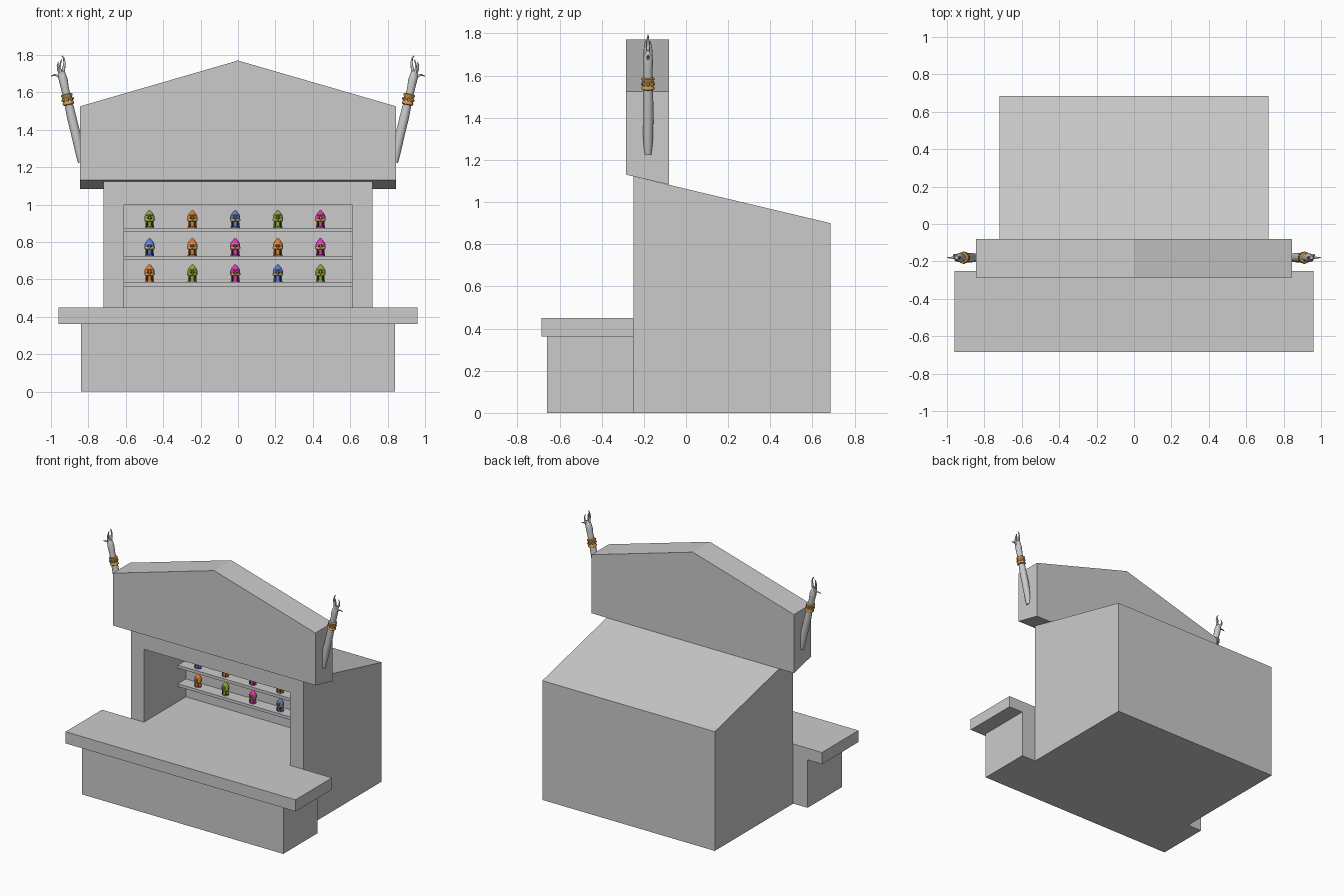
import bpy, bmesh, math
from mathutils import Vector

if "Cube" in bpy.data.objects:
    bpy.data.objects.remove(bpy.data.objects["Cube"])


def mat(name, rgb):
    m = bpy.data.materials.new(name)
    m.diffuse_color = (*rgb, 1)
    m.use_nodes = True
    m.node_tree.nodes["Principled BSDF"].inputs["Base Color"].default_value = m.diffuse_color
    return m


def add_object(name, bm, mats=(), smooth=False):
    bmesh.ops.recalc_face_normals(bm, faces=bm.faces)
    me = bpy.data.meshes.new(name)
    bm.to_mesh(me)
    bm.free()
    for m in mats:
        me.materials.append(m)
    ob = bpy.data.objects.new(name, me)
    bpy.context.collection.objects.link(ob)
    if smooth:
        bpy.ops.object.select_all(action='DESELECT')
        ob.select_set(True)
        bpy.context.view_layer.objects.active = ob
        bpy.ops.object.shade_smooth_by_angle(angle=math.radians(50))
    return ob


def box(name, x0, x1, y0, y1, z0, z1):
    bm = bmesh.new()
    bmesh.ops.create_cube(bm, size=1)
    for v in bm.verts:
        v.co = ((x0 + x1) / 2 + v.co.x * (x1 - x0),
                (y0 + y1) / 2 + v.co.y * (y1 - y0),
                (z0 + z1) / 2 + v.co.z * (z1 - z0))
    return add_object(name, bm)


def extrude(name, a, b):
    """Solid between two matching outlines."""
    bm = bmesh.new()
    va, vb = [bm.verts.new(p) for p in a], [bm.verts.new(p) for p in b]
    bm.faces.new(va)
    bm.faces.new(vb[::-1])
    n = len(a)
    for i in range(n):
        bm.faces.new((va[i], va[(i + 1) % n], vb[(i + 1) % n], vb[i]))
    return add_object(name, bm)


def tube(bm, pts, radii, n=12, flat=1.0, index=0):
    """Tapered tube along a path; flat scales its width across y."""
    pts = [Vector(p) for p in pts]
    rings = []
    for i, p in enumerate(pts):
        t = (pts[min(i + 1, len(pts) - 1)] - pts[max(i - 1, 0)]).normalized()
        u = t.cross(Vector((0, 1, 0))).normalized()
        w = u.cross(t)
        rings.append([bm.verts.new(p + radii[i] * (
            u * math.cos(2 * math.pi * k / n) + w * flat * math.sin(2 * math.pi * k / n)))
            for k in range(n)])
    faces = [bm.faces.new((r[k], r[(k + 1) % n], s[(k + 1) % n], s[k]))
             for r, s in zip(rings, rings[1:]) for k in range(n)]
    faces += [bm.faces.new(rings[0][::-1]), bm.faces.new(rings[-1])]
    for f in faces:
        f.material_index = index


def blob(bm, loc, size, index):
    r = bmesh.ops.create_uvsphere(bm, u_segments=8, v_segments=6, radius=1)
    for v in r['verts']:
        v.co = Vector(loc) + Vector([c * s for c, s in zip(v.co, size)])
        for f in v.link_faces:
            f.material_index = index


def mirror(ob):
    ob.modifiers.new("mirror", 'MIRROR')


# Booth body with sloping roof and a cut serving window
side = [(-0.25, 0), (0.685, 0), (0.685, 0.90), (-0.25, 1.122)]
body = extrude("booth_body", [(-0.72, *p) for p in side], [(0.72, *p) for p in side])
cutter = box("window_cutter", -0.61, 0.61, -0.4, 0.25, 0.45, 1.0)
cutter.hide_render = True
cutter.hide_viewport = True
cut = body.modifiers.new("window", 'BOOLEAN')
cut.operation, cut.solver, cut.object = 'DIFFERENCE', 'EXACT', cutter

# Counter
box("counter_base", -0.84, 0.84, -0.66, -0.25, 0, 0.362)
box("counter_top", -0.96, 0.96, -0.685, -0.25, 0.362, 0.45)

# Gabled sign board, underside following the roof slope
def board(y, zb):
    return [(-0.845, y, zb), (0.845, y, zb), (0.845, y, 1.525), (0, y, 1.77), (-0.845, y, 1.525)]
extrude("sign_board", board(-0.285, 1.13), board(-0.08, 1.083))

# Shelves
shelf_tops = [0.875, 0.725, 0.585]
for z in shelf_tops:
    box("shelf", -0.61, 0.61, 0.155, 0.25, z - 0.022, z)

# Raised arms with claw-like hands
Y = -0.18
bm = bmesh.new()
tube(bm, [(0.84, Y, 1.225), (0.848, Y, 1.28), (0.868, Y, 1.38), (0.89, Y, 1.47), (0.908, Y, 1.55),
          (0.925, Y, 1.62), (0.934, Y, 1.665), (0.943, Y, 1.70), (0.948, Y, 1.72)],
     [0.016, 0.022, 0.025, 0.025, 0.022, 0.021, 0.024, 0.02, 0.01], 16)
fingers = [
    ([(0.940, Y, 1.69), (0.932, Y, 1.725), (0.927, Y, 1.76), (0.933, Y, 1.785), (0.942, Y, 1.795)], 0.010),
    ([(0.944, Y - .012, 1.69), (0.952, Y - .014, 1.725), (0.95, Y - .012, 1.755), (0.943, Y - .008, 1.775)], 0.009),
    ([(0.944, Y + .012, 1.69), (0.961, Y + .014, 1.72), (0.965, Y + .012, 1.745), (0.96, Y + .008, 1.765)], 0.009),
    ([(0.94, Y, 1.665), (0.965, Y, 1.69), (0.982, Y, 1.693), (1.0, Y, 1.686)], 0.009)]
for path, r in fingers:
    tube(bm, path, [r * (1 - 0.8 * i / (len(path) - 1)) for i in range(len(path))], 8)
mirror(add_object("raised_arm", bm, smooth=True))

# Bracelets: band, two rims and studs
gold = mat("bracelet_orange", (0.62, 0.32, 0.08))
bm = bmesh.new()
a, d = Vector((0.911, Y, 1.562)), Vector((0.2, 0, 1)).normalized()
steps = [-0.03, -0.026, -0.018, -0.014, 0.014, 0.018, 0.026, 0.03]
tube(bm, [a + d * s for s in steps], [0.024, 0.031, 0.031, 0.027, 0.027, 0.031, 0.031, 0.024], 16)
u = d.cross(Vector((0, 1, 0)))
for k in range(8):
    t = k * math.pi / 4
    blob(bm, a + 0.027 * (u * math.cos(t) + Vector((0, 1, 0)) * math.sin(t)), (0.007, 0.007, 0.009), 0)
mirror(add_object("bracelet", bm, [gold], True))

# Hooded figurines: skirt, collar, hood, dark face, eyes and beak
dark = mat("figurine_dark", (0.06, 0.05, 0.05))
yellow = mat("figurine_gold", (0.75, 0.5, 0.08))
colors = {'G': (0.22, 0.42, 0.03), 'O': (0.75, 0.2, 0.03), 'B': (0.1, 0.2, 0.65), 'M': (0.75, 0.04, 0.42)}
paints = {k: mat("figurine_" + k, c) for k, c in colors.items()}


def figurine(key):
    bm = bmesh.new()
    def lathe(profile, index):
        tube(bm, [(0, 0, z) for r, z in profile], [r for r, z in profile], 12, 0.9, index)
    lathe([(0.025, 0), (0.025, 0.006), (0.023, 0.007), (0.021, 0.04)], 0)
    lathe([(0.022, 0.034), (0.028, 0.04), (0.028, 0.047), (0.024, 0.05)], 2)
    lathe([(0.027, 0.044), (0.027, 0.06), (0.022, 0.073), (0.013, 0.084), (0.007, 0.092), (0.001, 0.096)], 0)
    blob(bm, (0, -0.014, 0.054), (0.018, 0.013, 0.014), 1)
    blob(bm, (0, -0.018, 0.068), (0.016, 0.008, 0.003), 2)
    for s in (-1, 1):
        blob(bm, (s * 0.008, -0.025, 0.057), (0.004, 0.003, 0.003), 2)
        blob(bm, (s * 0.013, -0.016, 0.02), (0.005, 0.008, 0.018), 1)
    tube(bm, [(0, -0.024, 0.056), (0, -0.03, 0.044), (0, -0.026, 0.032)], [0.003, 0.004, 0.001], 6, 1, 2)
    return add_object("figurine", bm, [paints[key], dark, yellow], True)


for row, z in zip(("GOBGM", "BOMOM", "OGMBG"), shelf_tops):
    for key, x in zip(row, (-0.473, -0.244, -0.015, 0.213, 0.441)):
        figurine(key).location = (x, 0.2, z)
